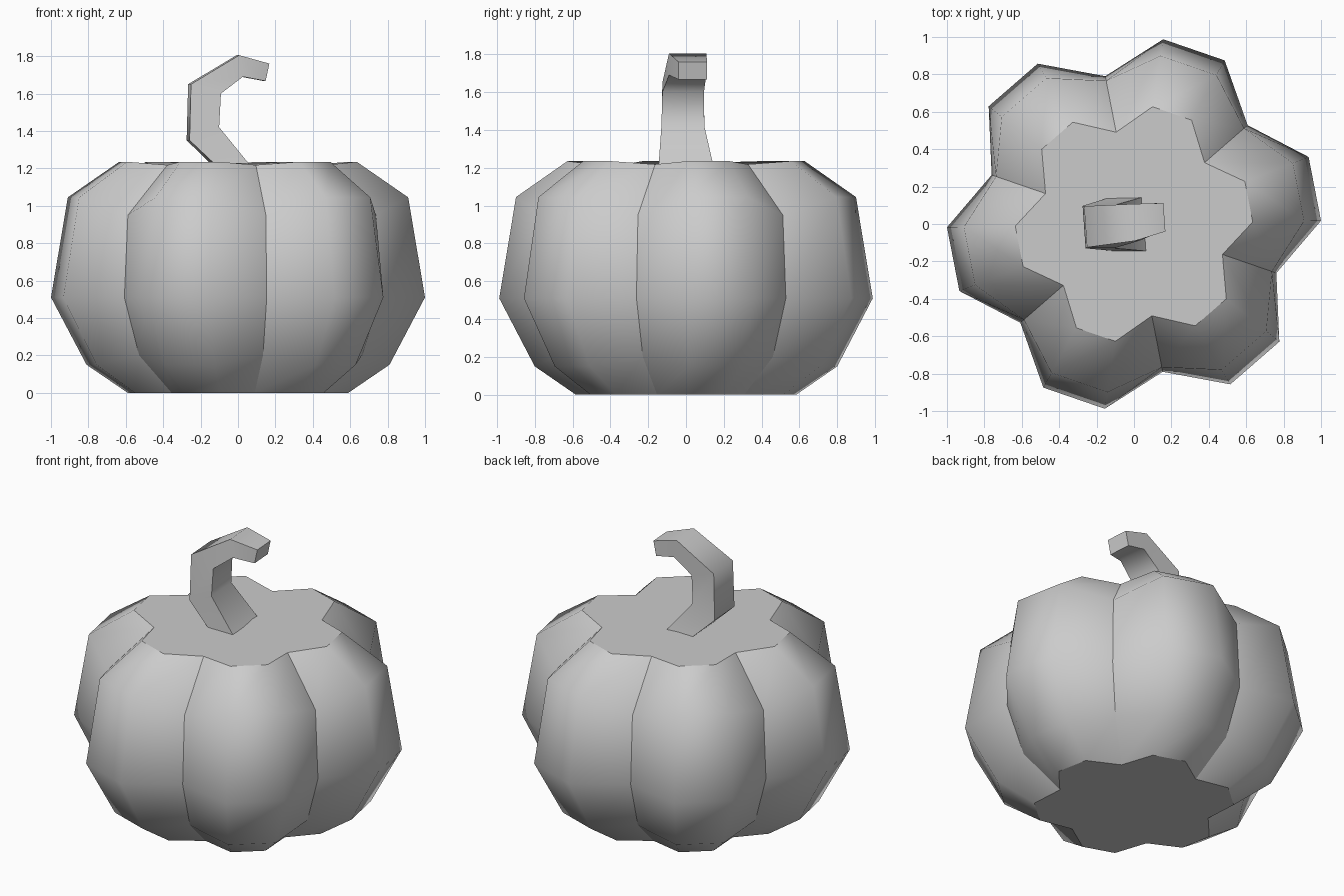
import bpy, bmesh, math

cube = bpy.data.objects.get("Cube")
if cube:
    bpy.data.objects.remove(cube, do_unlink=True)

grey = bpy.data.materials.new("plain_grey")
grey.use_nodes = True
colour = (0.6, 0.6, 0.6, 1)
grey.diffuse_color = colour
grey.node_tree.nodes["Principled BSDF"].inputs["Base Color"].default_value = colour


def loft(name, rings, is_sharp):
    """Skin closed rings of points, cap both ends, mark chosen lengthwise edges sharp."""
    bm = bmesh.new()
    loops = [[bm.verts.new(p) for p in ring] for ring in rings]
    count = len(loops[0])
    for low, high in zip(loops, loops[1:]):
        for i in range(count):
            j = (i + 1) % count
            bm.faces.new((low[i], low[j], high[j], high[i])).smooth = True
    # Flat end caps with crisp rims
    for cap in (loops[0][::-1], loops[-1]):
        face = bm.faces.new(cap)
        for edge in face.edges:
            edge.smooth = False
    # Crisp lengthwise edges
    for low, high in zip(loops, loops[1:]):
        for i in range(count):
            if is_sharp(i):
                bm.edges.get((low[i], high[i])).smooth = False
    bmesh.ops.recalc_face_normals(bm, faces=bm.faces)
    mesh = bpy.data.meshes.new(name)
    bm.to_mesh(mesh)
    bm.free()
    mesh.materials.append(grey)
    obj = bpy.data.objects.new(name, mesh)
    bpy.context.collection.objects.link(obj)
    return obj


# Ribbed body: six lobes, every third column is a groove
ridge = [(0.59, 0), (0.81, 0.15), (1.0, 0.51), (0.91, 1.045), (0.635, 1.235)]
groove = [(0.47, 0), (0.70, 0.2), (0.805, 0.51), (0.78, 0.95), (0.5, 1.218)]
SIDES = 18


def body_ring(level):
    ring = []
    for i in range(SIDES):
        radius, z = (groove if i % 3 == 2 else ridge)[level]
        a = math.radians(1 + i * 360 / SIDES)
        ring.append((radius * math.cos(a), radius * math.sin(a), z))
    return ring


loft("pumpkin_body", [body_ring(k) for k in range(len(ridge))],
     lambda i: i % 3 == 2)

# Hooked square stem: outer (x, z), inner (x, z), y range
sections = [
    ((-0.11, 1.20), (0.06, 1.21), (-0.145, 0.145)),
    ((-0.268, 1.35), (-0.11, 1.42), (-0.13, 0.097)),
    ((-0.26, 1.65), (-0.10, 1.60), (-0.125, 0.095)),
    ((0.0, 1.805), (0.02, 1.69), (-0.09, 0.107)),
    ((0.165, 1.76), (0.145, 1.667), (-0.04, 0.112)),
]


def stem_ring(outer, inner, span):
    skew = -0.07
    corners = ((outer, span[0]), (inner, span[0]), (inner, span[1]), (outer, span[1]))
    return [(x + skew * y, y, z) for (x, z), y in corners]


loft("stem", [stem_ring(*s) for s in sections], lambda i: True)
